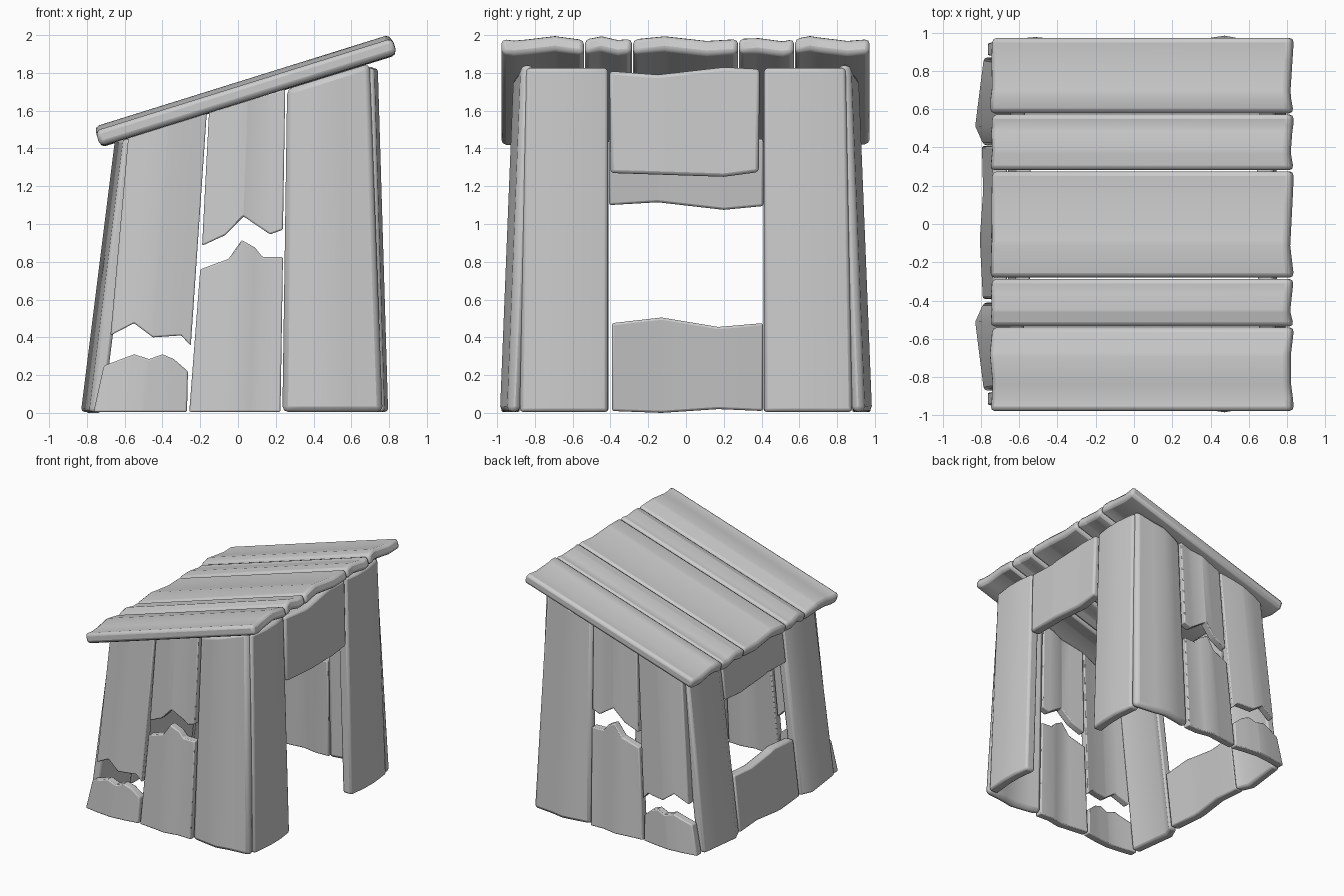
import bpy, bmesh, math
from mathutils import Vector

if "Cube" in bpy.data.objects:
    bpy.data.objects.remove(bpy.data.objects["Cube"])


def lerp_at(pts, t):
    for (a, va), (b, vb) in zip(pts, pts[1:]):
        if t <= b + 1e-6:
            return va + (vb - va) * (t - a) / (b - a)
    return pts[-1][1]


def norm(pts):
    u0, u1 = pts[0][0], pts[-1][0]
    return [((u - u0) / (u1 - u0), v) for u, v in pts]


# Plank: lower and upper end outlines (u, v), cross-section bow (t, w), thickness
def plank(name, low, high, bow, thick, frame, bevel=0.012):
    nl, nh = norm(low), norm(high)
    ts = []
    for t in [t for t, _ in nl + nh + bow]:
        if all(abs(t - o) > 0.01 for o in ts):
            ts.append(t)
    bm = bmesh.new()
    rings = []
    for t in sorted(ts):
        w = lerp_at(bow, t)
        ends = []
        for src, n in ((low, nl), (high, nh)):
            u = src[0][0] + (src[-1][0] - src[0][0]) * t
            ends.append((u, lerp_at(n, t)))
        (a, b), (c, d) = ends
        rings.append([bm.verts.new(frame(*p)) for p in
                      ((a, b, w), (c, d, w), (c, d, w - thick), (a, b, w - thick))])
    for r, s in zip(rings, rings[1:]):
        for i in range(4):
            j = (i + 1) % 4
            bm.faces.new((r[i], r[j], s[j], s[i]))
    bm.faces.new(rings[0])
    bm.faces.new(rings[-1])
    bmesh.ops.recalc_face_normals(bm, faces=bm.faces)
    me = bpy.data.meshes.new(name)
    bm.to_mesh(me)
    bm.free()
    ob = bpy.data.objects.new(name, me)
    bpy.context.collection.objects.link(ob)
    m = ob.modifiers.new("Rounded edges", 'BEVEL')
    m.width, m.segments = bevel, 2
    m.limit_method, m.angle_limit = 'ANGLE', math.radians(50)
    bpy.ops.object.select_all(action='DESELECT')
    ob.select_set(True)
    bpy.context.view_layer.objects.active = ob
    bpy.ops.object.shade_smooth_by_angle(angle=math.radians(35))
    return ob


# Wall frames: u along the wall, v up, w outward; walls lean inward
def y_wall(s):
    return lambda u, v, w: Vector((u, s * (0.945 - 0.04 * v + w), v))


def right_wall(u, v, w):
    return Vector((0.775 - 0.03 * v + w, u, v))


def left_wall(u, v, w):
    return Vector((-(0.787 - 0.125 * v + w), u, v))


ang = math.atan(0.312)


def roof(u, v, w):
    c, s = math.cos(ang), math.sin(ang)
    return Vector((v * c - w * s, u, 1.752 + v * s + w * c))


# Front and back walls: one whole plank and two broken ones
for label, s in (("front", -1), ("back", 1)):
    f = y_wall(s)
    plank(label + "_whole_plank", [(0.235, 0.005), (0.765, 0.005)],
          [(0.26, 1.715), (0.697, 1.85)],
          [(0, 0), (0.2, 0.02), (0.45, 0.04), (0.65, 0.02), (1, 0)], 0.07, f, 0.03)
    mid_bow = [(0, 0), (0.3, 0.015), (0.5, 0.028), (0.75, 0.005), (1, 0.01)]
    plank(label + "_middle_plank_lower", [(-0.258, 0.005), (0.225, 0.005)],
          [(-0.20, 0.76), (-0.05, 0.815), (0.02, 0.915), (0.09, 0.875),
           (0.13, 0.825), (0.238, 0.825)], mid_bow, 0.065, f, 0.008)
    plank(label + "_middle_plank_upper",
          [(-0.19, 0.885), (-0.07, 0.94), (0.03, 1.04), (0.17, 0.945), (0.238, 0.97)],
          [(-0.153, 1.60), (0.25, 1.715)], mid_bow, 0.065, f, 0.008)
    low_bow = [(0, 0), (0.25, 0.02), (0.5, 0.032), (0.75, 0.02), (1, 0)]
    plank(label + "_short_plank_lower", [(-0.765, 0.005), (-0.27, 0.005)],
          [(-0.71, 0.25), (-0.55, 0.31), (-0.47, 0.285), (-0.40, 0.31),
           (-0.34, 0.285), (-0.265, 0.22)], low_bow, 0.065, f, 0.008)
    plank(label + "_short_plank_upper",
          [(-0.675, 0.41), (-0.55, 0.475), (-0.45, 0.40), (-0.30, 0.41), (-0.25, 0.355)],
          [(-0.58, 1.47), (-0.165, 1.595)], low_bow, 0.065, f, 0.008)

# Corner planks on both ends, mirrored about y = 0
for label, s in (("front", -1), ("back", 1)):
    plank("right_%s_plank" % label, [(s * 0.413, 0.005), (s * 0.88, 0.005)],
          [(s * 0.413, 1.825), (s * 0.845, 1.825)],
          [(0, 0), (0.3, 0.018), (0.6, 0.02), (1, 0)], 0.085, right_wall, 0.018)
    plank("left_%s_plank" % label, [(s * 0.41, 0.005), (s * 0.87, 0.005)],
          [(s * 0.41, 1.45), (s * 0.845, 1.45)],
          [(0, 0), (0.22, 0.045), (1, 0)], 0.075, left_wall, 0.018)

# Boards above the doorway and around the window
flat = [(0, 0.005), (0.4, 0.02), (0.7, 0.005), (1, 0.01)]
plank("door_top_board", [(-0.40, 1.27), (0.2, 1.25), (0.385, 1.275)],
      [(-0.405, 1.81), (-0.15, 1.79), (0.2, 1.83), (0.39, 1.82)],
      flat, 0.085, right_wall, 0.018)
plank("window_top_board", [(-0.408, 1.10), (-0.15, 1.115), (0.2, 1.075), (0.41, 1.095)],
      [(-0.408, 1.45), (0.41, 1.45)], flat, 0.075, left_wall, 0.012)
plank("window_bottom_board", [(-0.392, 0.01), (-0.13, 0.0), (0.17, 0.02), (0.408, 0.01)],
      [(-0.392, 0.475), (-0.13, 0.505), (0.17, 0.455), (0.408, 0.475)],
      flat, 0.075, left_wall, 0.012)

# Roof planks running down the slope
roof_planks = [
    (-0.977, -0.540, [(0, -0.02), (0.15, -0.026), (0.65, 0), (1, -0.025)]),
    (-0.535, -0.287, [(0, -0.022), (0.35, 0), (0.7, -0.022), (1, -0.018)]),
    (-0.280, 0.275, [(0, -0.022), (0.3, 0), (0.7, -0.027), (1, -0.02)]),
    (0.281, 0.572, [(0, -0.018), (0.35, -0.01), (0.8, -0.03), (1, -0.02)]),
    (0.578, 0.972, [(0, -0.018), (0.2, 0), (0.7, -0.027), (1, -0.02)]),
]
for i, (a, b, bow) in enumerate(roof_planks):
    w = b - a
    plank("roof_plank_%d" % (i + 1),
          [(a, -0.80), (a + 0.35 * w, -0.787), (a + 0.7 * w, -0.797), (b, -0.79)],
          [(a, 0.85), (a + 0.3 * w, 0.836), (a + 0.7 * w, 0.84), (b, 0.85)],
          bow, 0.085, roof, 0.025)
